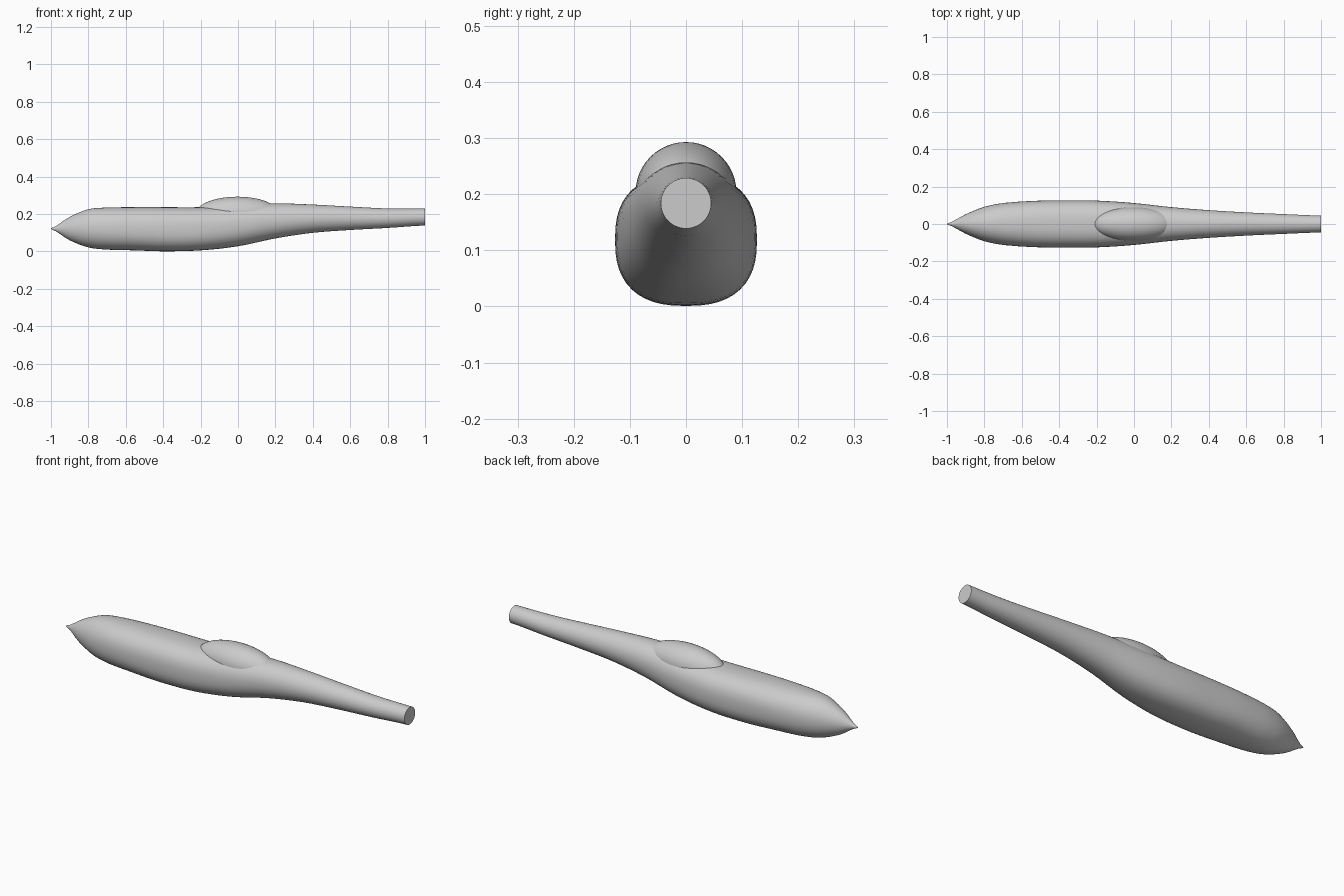
import bpy, bmesh, math

cube = bpy.data.objects.get("Cube")
if cube:
    bpy.data.objects.remove(cube, do_unlink=True)

grey = bpy.data.materials.new("light_grey")
grey.use_nodes = True
COLOUR = (0.6, 0.6, 0.6, 1)
grey.diffuse_color = COLOUR
grey.node_tree.nodes["Principled BSDF"].inputs["Base Color"].default_value = COLOUR

# Fuselage stations: x, half width, bottom z, top z, squareness
STATIONS = [
    (-1.0, 0.002, 0.12, 0.124, 2.0), (-0.9, 0.052, 0.06, 0.185, 2.0),
    (-0.8, 0.092, 0.022, 0.226, 2.1), (-0.7, 0.112, 0.01, 0.235, 2.25),
    (-0.55, 0.123, 0.006, 0.237, 2.4), (-0.4, 0.126, 0.001, 0.237, 2.5),
    (-0.2, 0.125, 0.006, 0.237, 2.5), (0.0, 0.112, 0.028, 0.247, 2.3),
    (0.2, 0.09, 0.07, 0.257, 2.1), (0.4, 0.074, 0.1, 0.251, 2.0),
    (0.6, 0.062, 0.115, 0.24, 2.0), (0.8, 0.053, 0.126, 0.23, 2.0),
    (1.0, 0.045, 0.139, 0.229, 2.0)]
SIDES, STEPS = 48, 4


def blend(a, b, c, d, t):
    """Smooth curve from b to c."""
    return b + 0.5 * t * (c - a + t * (2*a - 5*b + 4*c - d + t * (3*(b - c) + d - a)))


def smooth_stations():
    last = len(STATIONS) - 1
    for i in range(last):
        quad = [STATIONS[min(max(i + k, 0), last)] for k in (-1, 0, 1, 2)]
        for s in range(STEPS):
            t = s / STEPS
            row = [blend(*vals, t) for vals in zip(*quad)]
            row[0] = quad[1][0] + t * (quad[2][0] - quad[1][0])
            yield row
    yield STATIONS[-1]


def power(v, n):
    return math.copysign(abs(v) ** (2 / n), v)


def finish(bm, name):
    bmesh.ops.recalc_face_normals(bm, faces=bm.faces)
    mesh = bpy.data.meshes.new(name)
    bm.to_mesh(mesh)
    bm.free()
    mesh.materials.append(grey)
    obj = bpy.data.objects.new(name, mesh)
    bpy.context.collection.objects.link(obj)
    bpy.ops.object.select_all(action='DESELECT')
    obj.select_set(True)
    bpy.context.view_layer.objects.active = obj
    bpy.ops.object.shade_smooth_by_angle(angle=math.radians(40))
    return obj


# Fuselage skin lofted through the rings
bm = bmesh.new()
rings = []
for x, half, low, high, n in smooth_stations():
    ring = []
    for k in range(SIDES):
        a = math.tau * k / SIDES
        y = half * power(math.cos(a), n)
        z = (low + high) / 2 + (high - low) / 2 * power(math.sin(a), n)
        ring.append(bm.verts.new((x, y, z)))
    rings.append(ring)
for r, s in zip(rings, rings[1:]):
    for k in range(SIDES):
        j = (k + 1) % SIDES
        bm.faces.new((r[k], r[j], s[j], s[k]))
bm.faces.new(rings[0])
bm.faces.new(rings[-1])
finish(bm, "fuselage")

# Canopy bubble sunk into the top of the fuselage
bm = bmesh.new()
bmesh.ops.create_uvsphere(bm, u_segments=48, v_segments=24, radius=1)
bmesh.ops.scale(bm, vec=(0.222, 0.09, 0.09), verts=bm.verts)
bmesh.ops.translate(bm, vec=(-0.003, 0, 0.203), verts=bm.verts)
finish(bm, "canopy")
